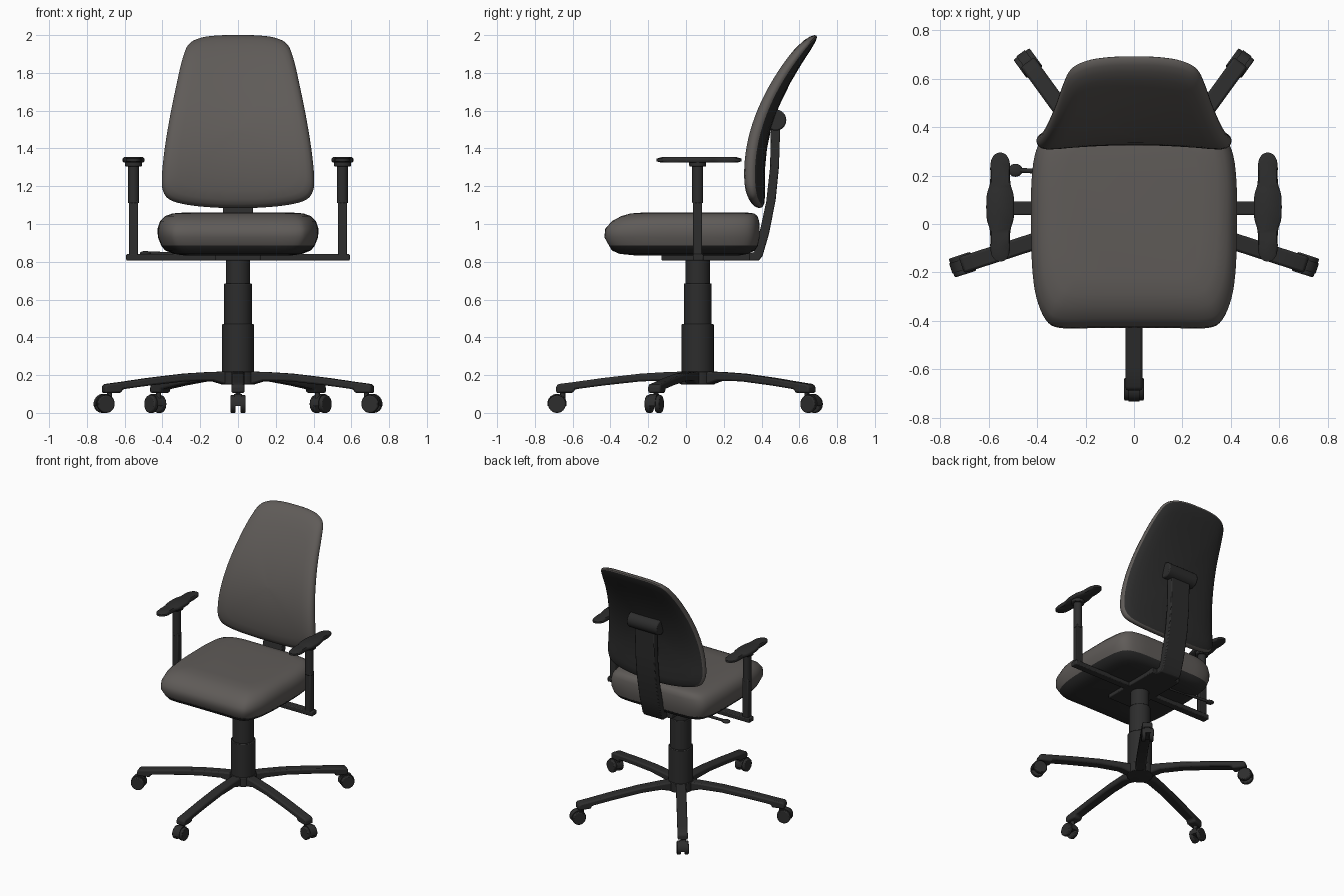
import bpy, bmesh, math
from mathutils import Matrix, Vector

if "Cube" in bpy.data.objects:
    bpy.data.objects.remove(bpy.data.objects["Cube"])


def material(name, col):
    m = bpy.data.materials.new(name)
    m.diffuse_color = (*col, 1)
    m.use_nodes = True
    m.node_tree.nodes["Principled BSDF"].inputs["Base Color"].default_value = m.diffuse_color
    return m


FABRIC = material("grey fabric", (0.115, 0.105, 0.098))
BLACK = material("black plastic", (0.026, 0.026, 0.026))
CY = 0.062  # y of the column axis


def finish(name, bm, mat, matrix=None, bevel=0.0, angle=38):
    bmesh.ops.recalc_face_normals(bm, faces=bm.faces)
    if matrix:
        bm.transform(matrix)
    me = bpy.data.meshes.new(name)
    bm.to_mesh(me)
    bm.free()
    me.materials.append(mat)
    me.shade_smooth()
    me.set_sharp_from_angle(angle=math.radians(angle))
    ob = bpy.data.objects.new(name, me)
    bpy.context.collection.objects.link(ob)
    if bevel:
        b = ob.modifiers.new("bevel", 'BEVEL')
        b.width, b.segments = bevel, 2
    return ob


def smooth_outline(half, n=4):
    """Mirror a half outline in x and smooth it into a closed loop."""
    p = half + [(-x, y) for x, y in half[-2:0:-1]]
    p = [Vector(q) for q in p]
    out = []
    for i in range(len(p)):
        a, b, c, d = (p[(i + k) % len(p)] for k in (-1, 0, 1, 2))
        for j in range(n):
            t = j / n
            out.append(0.5 * (2 * b + (c - a) * t + (2 * a - 5 * b + 4 * c - d) * t * t
                              + (3 * b - a - 3 * c + d) * t ** 3))
    return out


def loft(name, rings, mat, caps=(True, True), matrix=None, angle=50):
    bm = bmesh.new()
    vs = [[bm.verts.new(p) for p in r] for r in rings]
    n = len(vs[0])
    for a, b in zip(vs, vs[1:]):
        for i in range(n):
            bm.faces.new((a[i], a[(i + 1) % n], b[(i + 1) % n], b[i]))
    for ring, on in zip((vs[0], vs[-1]), caps):
        if on:
            bm.faces.new(ring)
    return finish(name, bm, mat, matrix, angle=angle)


def prism(name, pts, w, mat, matrix=None, bevel=0.0):
    """Extrude a (y, z) profile from x = -w to x = w."""
    return_rings = [[(x, y, z) for y, z in pts] for x in (-w, w)]
    ob = loft(name, return_rings, mat, matrix=matrix, angle=30)
    if bevel:
        b = ob.modifiers.new("bevel", 'BEVEL')
        b.width, b.segments = bevel, 2
    return ob


def box(name, lo, hi, mat=BLACK, bevel=0.006):
    bm = bmesh.new()
    size = Vector(hi) - Vector(lo)
    mid = (Vector(hi) + Vector(lo)) / 2
    bmesh.ops.create_cube(bm, size=1, matrix=Matrix.Translation(mid) @ Matrix.Diagonal((*size, 1)))
    return finish(name, bm, mat, bevel=bevel)


def cyl(name, r, p0, p1, matrix=None, bevel=0.004, seg=32):
    p0, p1 = Vector(p0), Vector(p1)
    d = p1 - p0
    m = Matrix.Translation((p0 + p1) / 2) @ d.to_track_quat('Z', 'Y').to_matrix().to_4x4()
    bm = bmesh.new()
    bmesh.ops.create_cone(bm, cap_ends=True, segments=seg, radius1=r, radius2=r,
                          depth=d.length, matrix=m)
    return finish(name, bm, BLACK, matrix, bevel)


# Seat: fabric cushion over a black shell, rings are (z, half width, front y, back y)
plan = smooth_outline([(0, 1), (.35, 1), (.65, .995), (.87, .96), (.965, .87), (1, .7), (1, .5),
                       (.99, .3), (.95, .15), (.86, .04), (.72, 0), (.35, 0), (0, 0)])


def seat_rings(rows):
    return [[(u * w, f + v * (b - f), z) for u, v in plan] for z, w, f, b in rows]


loft("seat_cushion", seat_rings([
    (.885, .405, -.405, .38), (.93, .423, -.43, .39), (.975, .425, -.425, .39),
    (1.015, .412, -.39, .387), (1.042, .385, -.34, .378), (1.056, .345, -.29, .36),
    (1.061, .28, -.22, .32)]), FABRIC)
loft("seat_shell", seat_rings([
    (.833, .28, -.26, .28), (.842, .34, -.35, .33), (.86, .385, -.39, .365),
    (.886, .406, -.406, .381)]), BLACK)

# Backrest: rings grow out from the front centre, round the rim, to the back centre
back = smooth_outline([(0, 2.0), (.11, 1.998), (.2, 1.985), (.262, 1.95), (.295, 1.87),
                       (.325, 1.74), (.358, 1.58), (.388, 1.4), (.403, 1.25), (.397, 1.175),
                       (.36, 1.128), (.27, 1.102), (.14, 1.088), (0, 1.084)])


def back_rings(rows):
    out = []
    for s, depth in rows:
        ring = []
        for x, z in back:
            x, z = x * s, 1.5 + (z - 1.5) * s
            y = .30 + .59 * (z - 1.27) ** 2 + .025 * (1 - (x / .4) ** 2)
            ring.append((x, y + depth, z))
        out.append(ring)
    return out


loft("backrest_cushion", back_rings([
    (.02, 0), (.2, 0), (.4, 0), (.6, 0), (.78, 0), (.89, .003), (.95, .011), (.985, .024),
    (1, .042), (.992, .056), (.975, .064)]), FABRIC, (True, False))
loft("backrest_shell", back_rings([
    (.975, .064), (.94, .074), (.85, .084), (.7, .09), (.5, .093), (.25, .094), (.02, .094)]),
    BLACK, (False, True))

# Backrest bracket and its pivot
prism("backrest_bracket", [
    (.45, 1.55), (.445, 1.3), (.425, 1.12), (.395, .98), (.36, .85), (.30, .84), (.30, .806),
    (.385, .806), (.405, .83), (.44, .95), (.475, 1.13), (.492, 1.3), (.50, 1.55)],
    .08, BLACK, bevel=.006)
cyl("backrest_pivot", .056, (-.125, .475, 1.55), (.125, .475, 1.55), bevel=.008)

# Mechanism under the seat, with the height lever
box("mechanism", (-.12, -.13, .806), (.12, .34, .845))
cyl("lever_rod", .01, (-.08, .2, .832), (-.47, .222, .845), bevel=0, seg=12)
bm = bmesh.new()
bmesh.ops.create_uvsphere(bm, u_segments=20, v_segments=12, radius=1,
                          matrix=Matrix.Translation((-.49, .222, .845)) @ Matrix.Diagonal((.03, .027, .012, 1)))
finish("lever_knob", bm, BLACK)

# Armrests
pad = smooth_outline([(0, .225), (.025, .215), (.04, .18), (.042, .1), (.056, .045),
                      (.056, -.045), (.042, -.1), (.04, -.18), (.025, -.215), (0, -.225)])
for side, s in (("left", -1), ("right", 1)):
    x = s * .553
    xs = sorted((s * .1, s * .592))
    box(side + "_arm_bar", (xs[0], .037, .806), (xs[1], .092, .841))
    box(side + "_arm_post", (x - .024, CY - .024, .82), (x + .024, CY + .024, 1.13))
    cyl(side + "_arm_sleeve", .029, (x, CY, 1.11), (x, CY, 1.32))
    cyl(side + "_arm_collar", .045, (x, CY, 1.305), (x, CY, 1.33))
    loft(side + "_arm_pad", [[(px * k, py * k, z) for px, py in pad]
         for z, k in ((1.325, .9), (1.332, 1), (1.346, 1), (1.354, .88))],
         BLACK, matrix=Matrix.Translation((x, .07, 0)))

# Gas column in three stages
for name, r, z0, z1 in (("column_lower", .085, .19, .47), ("column_middle", .073, .46, .685),
                        ("column_upper", .064, .68, .82)):
    cyl(name, r, (0, CY, z0), (0, CY, z1), bevel=.004, seg=40)
cyl("base_hub", .09, (0, CY, .15), (0, CY, .22), seg=40)

# Five legs with twin wheel casters
leg = [(0, .22), (.15, .217), (.3, .208), (.5, .185), (.65, .164), (.735, .153), (.75, .143),
       (.75, .105), (.66, .105), (.65, .125), (.5, .145), (.3, .167), (.15, .17), (.08, .15), (0, .15)]
R, WZ = .745, .047
hood = [(-R + .052 * math.cos(a), WZ + .054 * math.sin(a))
        for a in (math.radians(-10 + 20 * i) for i in range(11))]
for k in range(5):
    m = Matrix.Translation((0, CY, 0)) @ Matrix.Rotation(math.radians(72 * k), 4, 'Z')
    prism(f"leg_{k + 1}", [(-r, z) for r, z in leg], .035, BLACK, m, bevel=.01)
    prism(f"caster_hood_{k + 1}", hood, .022, BLACK, m)
    cyl(f"caster_stem_{k + 1}", .014, (0, -R + .03, .07), (0, -R + .03, .12), m, 0, 12)
    for side, s in (("a", -1), ("b", 1)):
        cyl(f"caster_wheel_{k + 1}{side}", WZ, (s * .012, -R, WZ), (s * .041, -R, WZ), m, .006)
